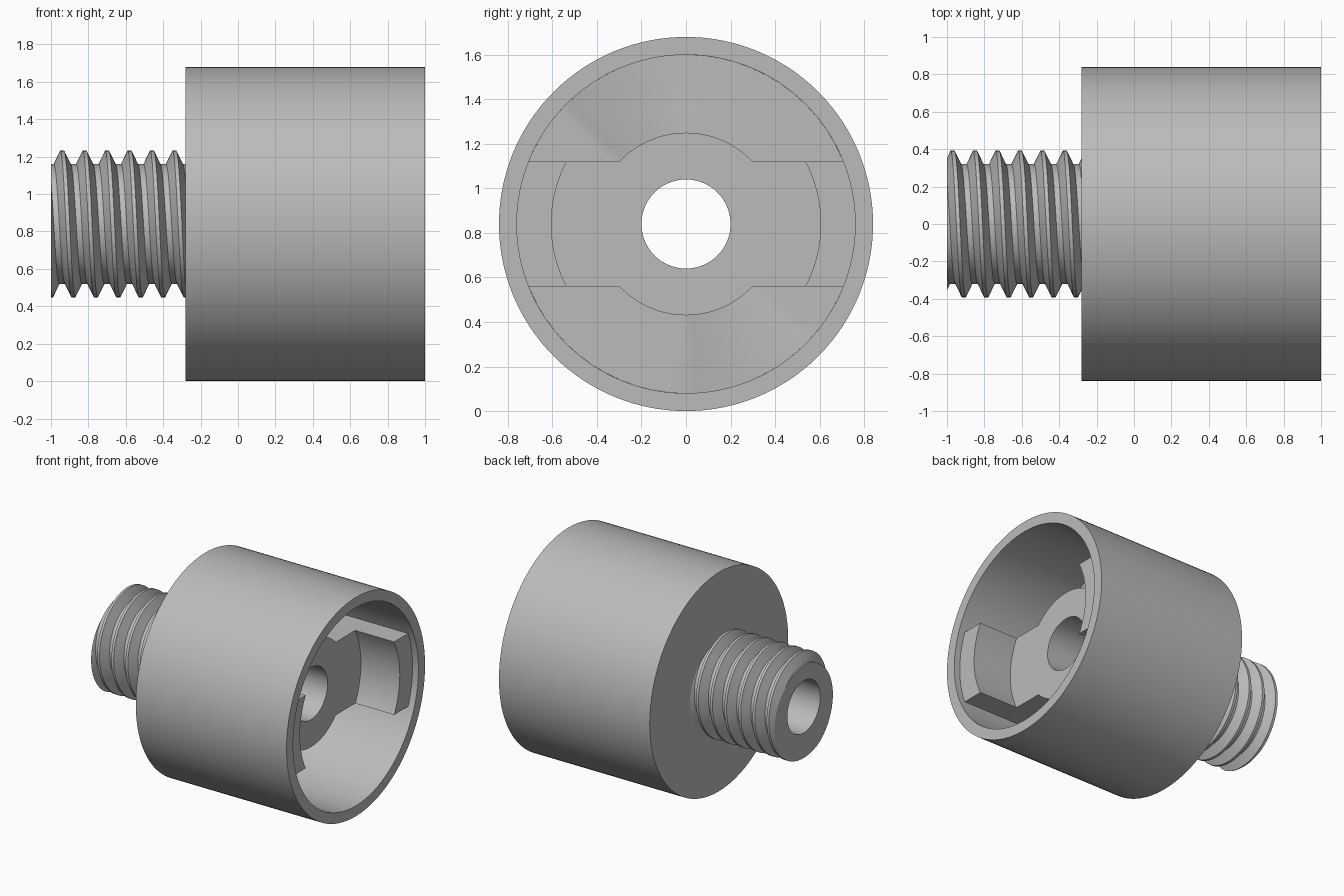
import bpy, bmesh
from math import sin, cos, asin, pi, radians, degrees

if "Cube" in bpy.data.objects:
    bpy.data.objects.remove(bpy.data.objects["Cube"])

AXIS = 0.84                      # height of the long axis
R_OUT, R_BORE, R_HOLE, R_HUB, R_BLOCK = 0.84, 0.76, 0.2, 0.41, 0.605
BACK, MOUTH, STUD_END = -0.28, 1.0, -1.0
PLATE, BLOCK_TOP, FLOOR_HIGH, FLOOR_LOW = 0.62, 0.95, 0.3, 0.2
ARM = 0.28                       # half width of the plate arms
SEG = 128

grey = bpy.data.materials.new("plain grey")
grey.use_nodes = True
grey.diffuse_color = (0.5, 0.5, 0.5, 1)
grey.node_tree.nodes["Principled BSDF"].inputs["Base Color"].default_value = (0.5, 0.5, 0.5, 1)


def polar(x, r, a):
    return (x, r * cos(a), AXIS + r * sin(a))


def finish(bm, name):
    bmesh.ops.remove_doubles(bm, verts=bm.verts, dist=1e-5)
    bmesh.ops.recalc_face_normals(bm, faces=bm.faces)
    mesh = bpy.data.meshes.new(name)
    bm.to_mesh(mesh)
    bm.free()
    mesh.materials.append(grey)
    obj = bpy.data.objects.new(name, mesh)
    bpy.context.collection.objects.link(obj)
    bpy.ops.object.select_all(action="DESELECT")
    obj.select_set(True)
    bpy.context.view_layer.objects.active = obj
    bpy.ops.object.shade_smooth_by_angle(angle=radians(25))
    return obj


def skin(bm, rows, closed=True):
    """Join neighbouring rows of points with quads."""
    grid = [[bm.verts.new(p) for p in row] for row in rows]
    for i in range(len(grid) if closed else len(grid) - 1):
        a, b = grid[i], grid[(i + 1) % len(grid)]
        for j in range(len(a) - 1):
            bm.faces.new((a[j], a[j + 1], b[j + 1], b[j]))


# Housing: cup wall and back
bm = bmesh.new()
profile = [(BACK, R_HOLE), (BACK, R_OUT), (MOUTH, R_OUT), (MOUTH, R_BORE), (FLOOR_LOW, R_BORE)]
skin(bm, [[polar(x, r, 2 * pi * i / SEG) for x, r in profile] for i in range(SEG)])
finish(bm, "housing")

# Cup floor: high flat, ramp and low flat, repeated on each half turn
corner = 180 - degrees(asin(ARM / R_HUB))
stations = []
for half in (0, 180):
    for start, end, x0, x1 in ((0, 90, FLOOR_HIGH, FLOOR_HIGH),
                               (90, corner, FLOOR_HIGH, FLOOR_LOW),
                               (corner, 180, FLOOR_LOW, FLOOR_LOW)):
        for i in range(17):
            t = i / 16
            stations.append((radians(half + start + (end - start) * t), x0 + (x1 - x0) * t))
bm = bmesh.new()
skin(bm, [[polar(x, R_HOLE, a), polar(x, R_BORE, a)] for a, x in stations])
finish(bm, "cup_floor")

# Mount plate: round hub with two straight-sided arms and a centre hole
angles = {2 * pi * i / SEG for i in range(SEG)}
for r in (R_HUB, R_BORE):
    c = asin(ARM / r)
    angles |= {c, pi - c, pi + c, 2 * pi - c}


def plate_radius(a):
    return min(R_BORE, max(R_HUB, ARM / max(abs(sin(a)), 1e-4)))


bm = bmesh.new()
skin(bm, [[polar(PLATE, R_HOLE, a), polar(PLATE, plate_radius(a), a),
           polar(FLOOR_LOW, plate_radius(a), a)] for a in sorted(angles)])
finish(bm, "mount_plate")

# Raised lock blocks at the arm ends
for name, turn in (("back_lock_block", 0), ("front_lock_block", pi)):
    bm = bmesh.new()
    rows = []
    for i in range(21):
        t = i / 10 - 1
        inner = turn + t * asin(ARM / R_BLOCK)
        outer = turn + t * asin(ARM / R_BORE)
        rows.append([polar(PLATE, R_BLOCK, inner), polar(BLOCK_TOP, R_BLOCK, inner),
                     polar(BLOCK_TOP, R_BORE, outer), polar(PLATE, R_BORE, outer)])
    skin(bm, rows, closed=False)
    for row in (rows[0], rows[-1]):
        bm.faces.new([bm.verts.new(p) for p in row])
    finish(bm, name)

# Threaded stud: helical ridge trimmed square at both ends
PITCH, ROOT, CREST = 0.12, 0.32, 0.392
ridge = [(-0.01, CREST), (0.01, CREST), (0.045, ROOT), (0.075, ROOT)]
bm = bmesh.new()
rows = []
for i in range(SEG + 1):
    turn = i / SEG
    a = pi / 2 + 2 * pi * turn
    rows.append([polar(-0.94 + PITCH * (k + turn) + dx, r, a)
                 for k in range(-3, 8) for dx, r in ridge])
skin(bm, rows, closed=False)
bmesh.ops.remove_doubles(bm, verts=bm.verts, dist=1e-5)
for x, side in ((STUD_END, -1), (BACK + 0.01, 1)):
    bmesh.ops.bisect_plane(bm, geom=bm.verts[:] + bm.edges[:] + bm.faces[:], dist=1e-6,
                           plane_co=(x, 0, 0), plane_no=(side, 0, 0), clear_outer=True)

# End face of the stud, then the bore through to the plate
rim = [e for e in bm.edges if e.is_boundary and all(abs(v.co.x - STUD_END) < 1e-4 for v in e.verts)]
for target in (STUD_END, PLATE):
    new = bmesh.ops.extrude_edge_only(bm, edges=rim)["geom"]
    for v in (g for g in new if isinstance(g, bmesh.types.BMVert)):
        y, z = v.co.y, v.co.z - AXIS
        s = R_HOLE / (y * y + z * z) ** 0.5
        v.co = (target, y * s, AXIS + z * s)
    rim = [g for g in new if isinstance(g, bmesh.types.BMEdge)]
finish(bm, "threaded_stud")
